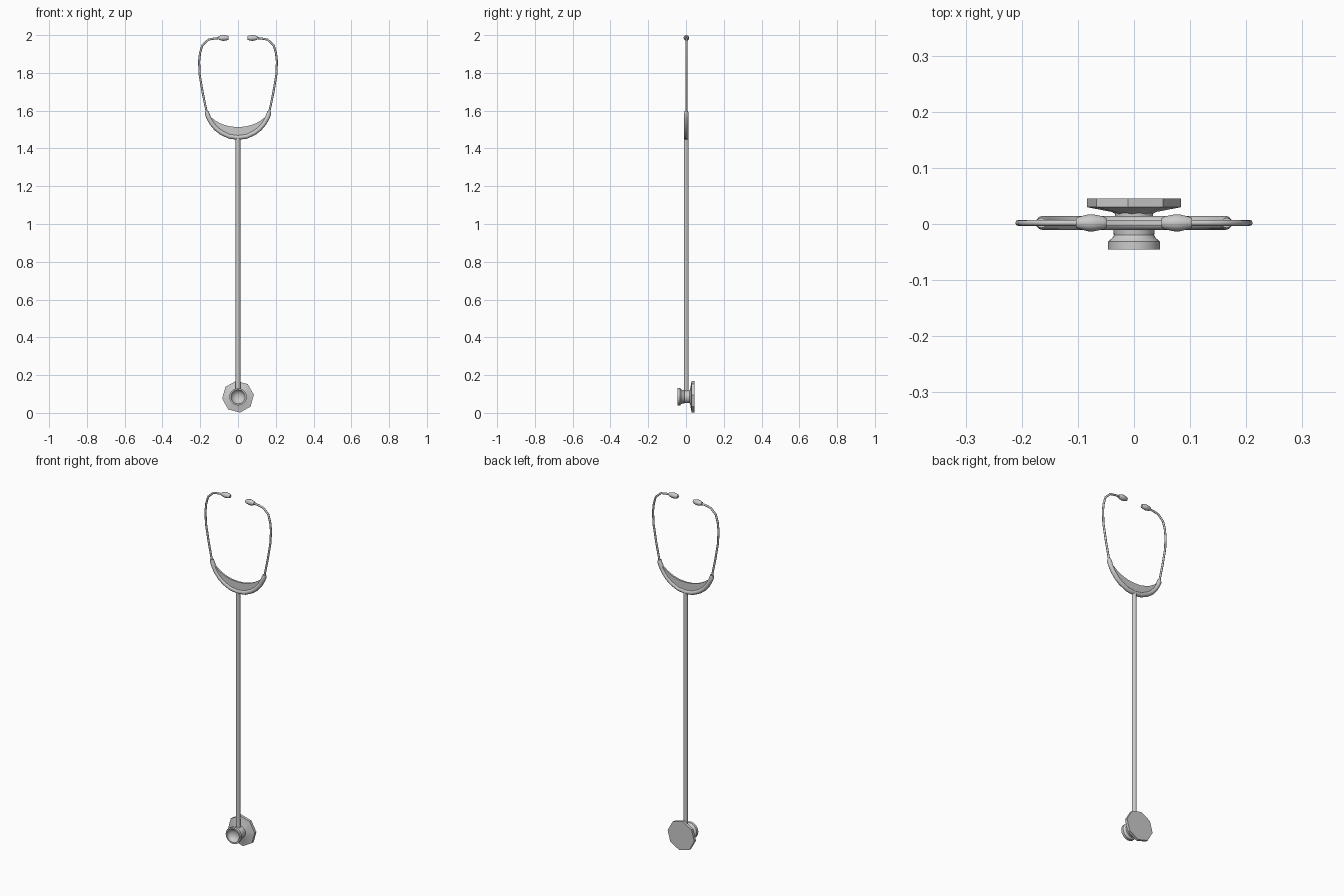
import bpy, bmesh, math
from mathutils import Vector

if "Cube" in bpy.data.objects:
    bpy.data.objects.remove(bpy.data.objects["Cube"])

YC = 0.002    # y of the tubing plane
ZC = 0.0855   # height of the chest piece axis


def finish(name, bm, angle):
    bmesh.ops.recalc_face_normals(bm, faces=bm.faces)
    me = bpy.data.meshes.new(name)
    bm.to_mesh(me)
    bm.free()
    ob = bpy.data.objects.new(name, me)
    bpy.context.collection.objects.link(ob)
    bpy.ops.object.select_all(action='DESELECT')
    ob.select_set(True)
    bpy.context.view_layer.objects.active = ob
    bpy.ops.object.shade_smooth_by_angle(angle=math.radians(angle))
    return ob


def skin(bm, rings, cap=True):
    n = len(rings[0])
    for a, b in zip(rings, rings[1:]):
        for i in range(n):
            j = (i + 1) % n
            bm.faces.new((a[i], a[j], b[j], b[i]))
    if cap:
        bm.faces.new(rings[0])
        bm.faces.new(rings[-1])


def sweep(name, pts, radii, n=12):
    """Round tube along a path of (x, z) points in the tubing plane."""
    P = [Vector((x, YC, z)) for x, z in pts]
    bm = bmesh.new()
    rings = []
    for k, p in enumerate(P):
        t = (P[min(k + 1, len(P) - 1)] - P[max(k - 1, 0)]).normalized()
        side = Vector((0, 1, 0)).cross(t)
        r = radii[k] if isinstance(radii, list) else radii
        rings.append([bm.verts.new(p + r * (math.cos(2 * math.pi * i / n) * side
                     + Vector((0, math.sin(2 * math.pi * i / n), 0)))) for i in range(n)])
    skin(bm, rings)
    return finish(name, bm, 50)


def lathe(name, profile, n, turn=0.0, angle=35):
    """Turn (radius, y) points about the chest piece axis."""
    bm = bmesh.new()
    rings = []
    for r, y in profile:
        rings.append([bm.verts.new((r * math.cos(turn + 2 * math.pi * i / n), y,
                     ZC + r * math.sin(turn + 2 * math.pi * i / n))) for i in range(n)])
    skin(bm, rings)
    return finish(name, bm, angle)


# chest piece: eight-sided diaphragm, neck and hollow bell
lathe("diaphragm", [(0.034, 0.018), (0.04, 0.0215), (0.0845, 0.030), (0.0845, 0.0455)],
      8, math.radians(7), 30)
lathe("bell", [(0.034, 0.024), (0.034, -0.008), (0.037, -0.010), (0.036, -0.020),
               (0.039, -0.025), (0.046, -0.031), (0.046, -0.0455), (0.038, -0.0455),
               (0.034, -0.034), (0.024, -0.024), (0.010, -0.019)], 20)

# main tube
sweep("main_tube", [(0, 0.105), (0, 1.455)], 0.0125)

# U-shaped yoke
half = [(0.165, 1.597), (0.163, 1.582), (0.154, 1.56), (0.138, 1.532), (0.115, 1.505),
        (0.088, 1.484), (0.046, 1.464)]
path = [(-x, z) for x, z in half] + [(0, 1.458)] + half[::-1]
rad = [0.009] + [0.0125] * (len(path) - 2) + [0.009]
sweep("yoke", path, rad)

# crescent web inside the yoke
top = [(0.161, 1.587), (0.145, 1.567), (0.122, 1.549), (0.098, 1.535), (0.074, 1.525),
       (0.040, 1.516)]
top = [(-x, z) for x, z in top] + [(0, 1.513)] + top[::-1]
bm = bmesh.new()
loops = []
for (x1, z1), (x0, z0) in zip(top, path[1:-1]):
    loops.append([bm.verts.new((x, YC + d, z)) for x, z, d in
                  ((x1, z1, 0.005), (x1, z1, -0.005), (x0, z0, -0.005), (x0, z0, 0.005))])
skin(bm, loops)
finish("yoke_web", bm, 35)

# ear tubes and ear tips on both sides
for s, label in ((-1, "left"), (1, "right")):
    ear = [(0.163, 1.58), (0.186, 1.69), (0.203, 1.79), (0.206, 1.86), (0.201, 1.905),
           (0.189, 1.946), (0.157, 1.976), (0.125, 1.982), (0.09, 1.985)]
    sweep("ear_tube_" + label, [(s * x, z) for x, z in ear], 0.0055, 8)
    tip = [(0.103, 1.985), (0.098, 1.985), (0.082, 1.985), (0.072, 1.985),
           (0.054, 1.985), (0.049, 1.985)]
    sweep("ear_tip_" + label, [(s * x, z) for x, z in tip],
          [0.009, 0.011, 0.015, 0.015, 0.0115, 0.008])
